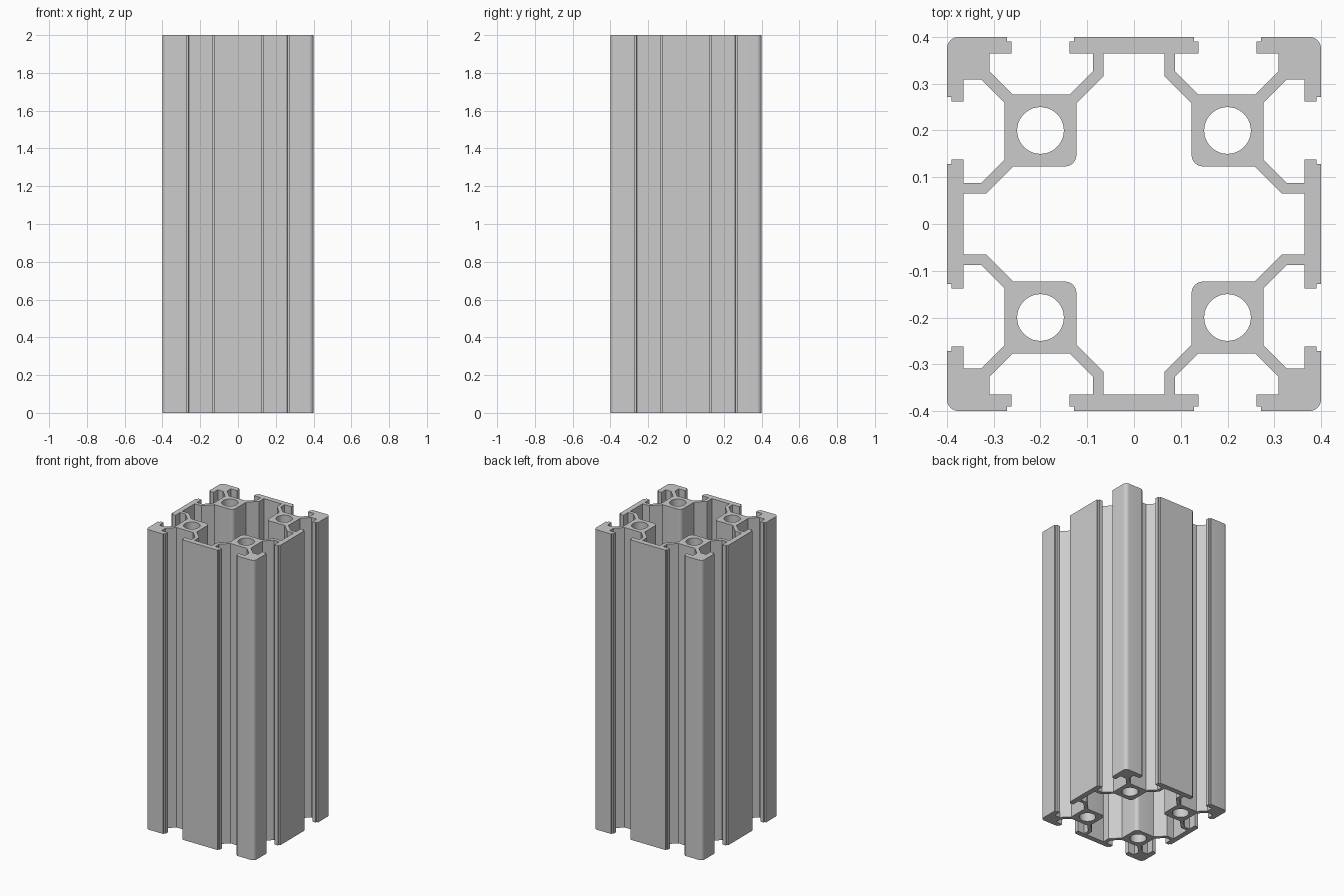
import bpy
import bmesh
from math import sin, cos, pi, radians

cube = bpy.data.objects.get("Cube")
if cube:
    bpy.data.objects.remove(cube, do_unlink=True)

LENGTH = 2.0


def arc(cx, cy, r, start, end, steps):
    """Points along an arc, both ends included."""
    return [(cx + r * cos(start + (end - start) * i / steps),
             cy + r * sin(start + (end - start) * i / steps)) for i in range(steps + 1)]


def full_loop(half_side, corner):
    """Mirror half a side over the diagonal, then turn the quarter four times."""
    quarter = half_side + corner + [(y, x) for x, y in reversed(half_side)]
    loop = []
    for _ in range(4):
        loop += quarter
        quarter = [(y, -x) for x, y in quarter]
    return loop


# Outer outline: centre plate, T-slot, corner lip, rounded corner
slot_half = [(.128, .4), (.128, .39), (.138, .39), (.138, .365), (.088, .365),
             (.088, .326), (.137, .277), (.2595, .277), (.3085, .326),
             (.3085, .365), (.262, .365), (.262, .39), (.272, .39), (.272, .4)]
outer = full_loop(slot_half, arc(.375, .375, .025, pi / 2, 0, 6))

# Central cavity: plate back, web, rounded corner of the bore block
cavity_half = [(.065, .365), (.065, .3165), (.123, .2585)]
cavity = full_loop(cavity_half, arc(.148, .148, .025, pi, pi * 1.5, 6))

# Four round bores
bores = [arc(sx * .2, sy * .2, .05, 0, 2 * pi, 40)[:-1]
         for sx in (-1, 1) for sy in (-1, 1)]

# Fill the cross-section at mid height
bm = bmesh.new()
for loop in [outer, cavity] + bores:
    verts = [bm.verts.new((x, y, LENGTH / 2)) for x, y in loop]
    for a, b in zip(verts, verts[1:] + verts[:1]):
        bm.edges.new((a, b))
bmesh.ops.triangle_fill(bm, use_beauty=True, edges=bm.edges[:], normal=(0, 0, 1))
bmesh.ops.recalc_face_normals(bm, faces=bm.faces[:])
mesh = bpy.data.meshes.new("slotted_beam")
bm.to_mesh(mesh)
bm.free()

beam = bpy.data.objects.new("slotted_beam", mesh)
bpy.context.collection.objects.link(beam)

# Plain aluminium grey
grey = bpy.data.materials.new("aluminium_grey")
grey.use_nodes = True
color = (.6, .6, .6, 1)
grey.diffuse_color = color
grey.node_tree.nodes["Principled BSDF"].inputs["Base Color"].default_value = color
mesh.materials.append(grey)

# Grow the section both ways to the full length
grow = beam.modifiers.new("length", 'SOLIDIFY')
grow.thickness = LENGTH
grow.offset = 0

bpy.ops.object.select_all(action='DESELECT')
beam.select_set(True)
bpy.context.view_layer.objects.active = beam
bpy.ops.object.modifier_apply(modifier=grow.name)
bpy.ops.object.shade_smooth_by_angle(angle=radians(30))
